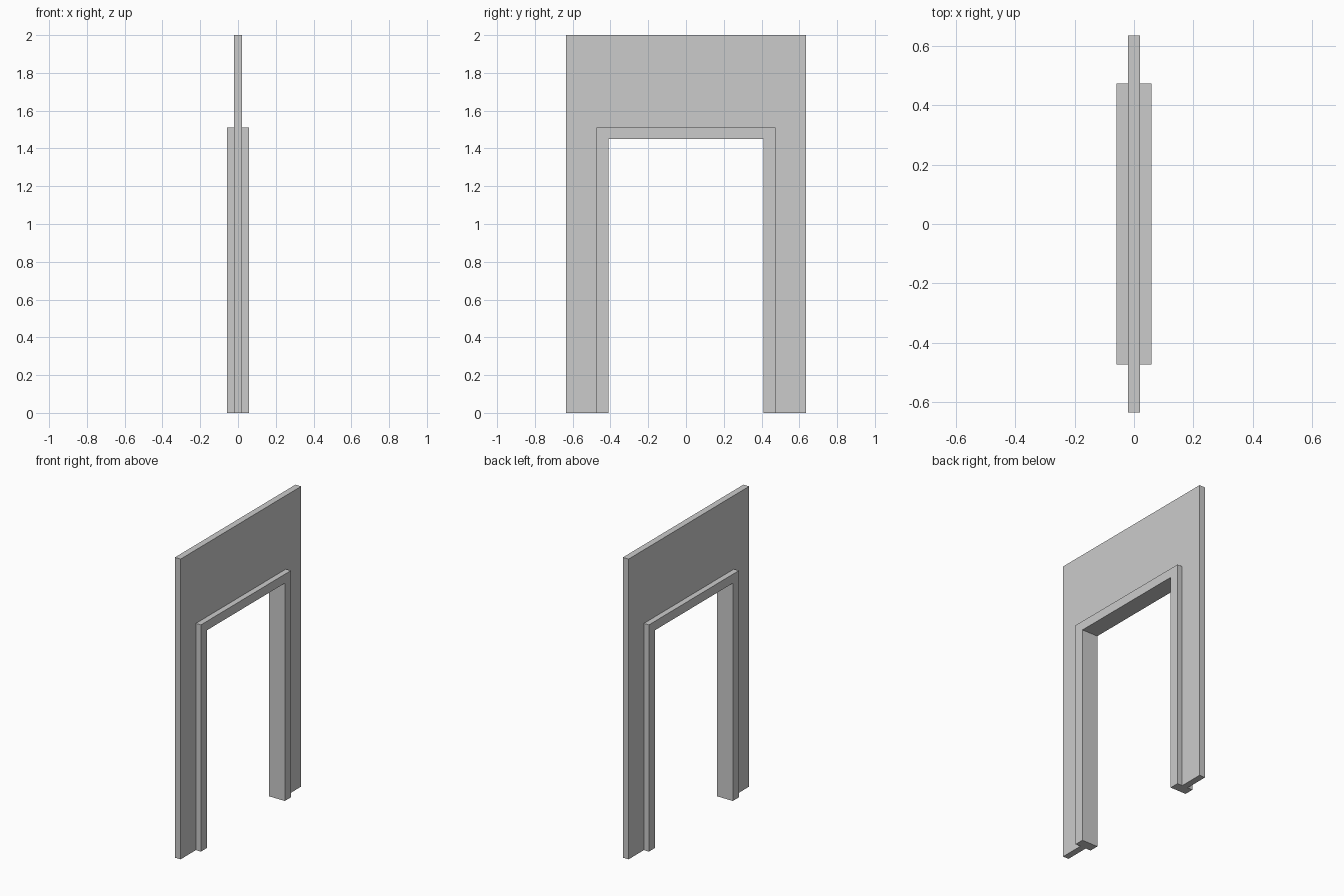
import bpy
import bmesh

cube = bpy.data.objects.get("Cube")
if cube:
    bpy.data.objects.remove(cube, do_unlink=True)

# Single plain grey
grey = bpy.data.materials.new("plain grey")
grey.use_nodes = True
colour = (0.6, 0.6, 0.6, 1.0)
grey.diffuse_color = colour
grey.node_tree.nodes["Principled BSDF"].inputs["Base Color"].default_value = colour


def portal(name, outer, top, inner, head, thickness):
    """Upside-down U outline in the YZ plane, extruded along X."""
    right = [(outer, top), (outer, 0), (inner, 0), (inner, head)]
    outline = right + [(-y, z) for y, z in reversed(right)]
    bm = bmesh.new()
    face = bm.faces.new([bm.verts.new((-thickness / 2, y, z)) for y, z in outline])
    result = bmesh.ops.extrude_face_region(bm, geom=[face])
    verts = [v for v in result["geom"] if isinstance(v, bmesh.types.BMVert)]
    bmesh.ops.translate(bm, verts=verts, vec=(thickness, 0, 0))
    bmesh.ops.recalc_face_normals(bm, faces=bm.faces)
    mesh = bpy.data.meshes.new(name)
    bm.to_mesh(mesh)
    bm.free()
    mesh.materials.append(grey)
    obj = bpy.data.objects.new(name, mesh)
    bpy.context.collection.objects.link(obj)
    return obj


# Thin wall panel around the doorway
portal("wall_panel", 0.634, 2.0, 0.473, 1.51, 0.042)
# Thicker door frame lining the opening
portal("door_frame", 0.473, 1.51, 0.41, 1.45, 0.116)
